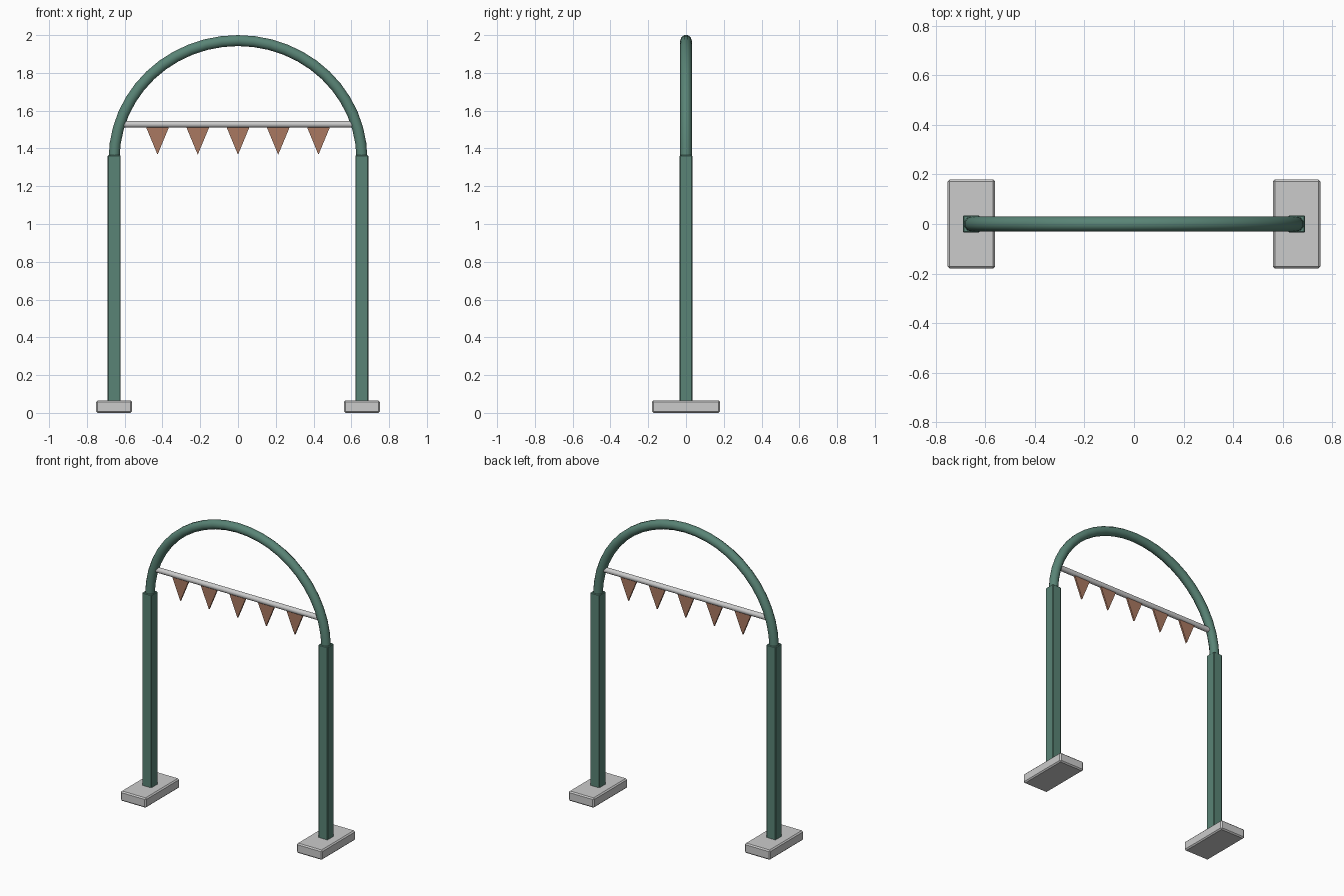
import bpy, math

if "Cube" in bpy.data.objects:
    bpy.data.objects.remove(bpy.data.objects["Cube"])


def material(name, rgb):
    m = bpy.data.materials.new(name)
    m.diffuse_color = (*rgb, 1)
    m.use_nodes = True
    m.node_tree.nodes["Principled BSDF"].inputs["Base Color"].default_value = m.diffuse_color
    return m


green = material("green_paint", (0.10, 0.23, 0.18))
copper = material("copper_cloth", (0.40, 0.19, 0.12))


def mesh_object(name, verts, faces, mat=None):
    me = bpy.data.meshes.new(name)
    me.from_pydata(verts, [], faces)
    ob = bpy.data.objects.new(name, me)
    bpy.context.collection.objects.link(ob)
    if mat:
        me.materials.append(mat)
    return ob


def box(name, center, size, bevel, mat=None):
    x, y, z = (s / 2 for s in size)
    verts = [(sx * x, sy * y, sz * z) for sz in (-1, 1)
             for sx, sy in ((-1, -1), (1, -1), (1, 1), (-1, 1))]
    faces = [(3, 2, 1, 0), (4, 5, 6, 7)] + [
        (i, (i + 1) % 4, (i + 1) % 4 + 4, i + 4) for i in range(4)]
    ob = mesh_object(name, verts, faces, mat)
    ob.location = center
    b = ob.modifiers.new("bevel", "BEVEL")
    b.width, b.segments = bevel, 1
    return ob


def tube(name, path, radius, sides, mat=None):
    """Tube along a path of (x, z, angle) where angle is the ring's outward direction."""
    verts, faces = [], []
    for x, z, a in path:
        for k in range(sides):
            t = 2 * math.pi * (k + 0.5) / sides
            r = radius * math.cos(t)
            verts.append((x + r * math.cos(a), radius * math.sin(t), z + r * math.sin(a)))
    for i in range(len(path) - 1):
        for k in range(sides):
            a, b = i * sides + k, i * sides + (k + 1) % sides
            faces.append((a, a + sides, b + sides, b))
    last = (len(path) - 1) * sides
    faces += [tuple(range(sides)), tuple(last + k for k in reversed(range(sides)))]
    return mesh_object(name, verts, faces, mat)


# Feet and square posts
LEG_X = 0.656
for side, s in (("left", -1), ("right", 1)):
    box(f"{side}_foot", (s * LEG_X, 0, 0.033), (0.19, 0.36, 0.066), 0.008)
    box(f"{side}_post", (s * LEG_X, 0, 0.712), (0.068, 0.068, 1.304), 0.004, green)

# Arched tube seated in the post tops
BASE_Z, RISE, STEPS = 1.344, 0.627, 24
arch = []
for i in range(STEPS + 1):
    t = math.pi * i / STEPS
    normal = math.atan2(math.sin(t) / RISE, math.cos(t) / LEG_X)
    arch.append((LEG_X * math.cos(t), BASE_Z + RISE * math.sin(t), normal))
tube("arch", arch, 0.0305, 10, green)

# Crossbar
up = math.pi / 2
tube("crossbar", [(0.62, 1.528, up), (-0.62, 1.528, up)], 0.018, 12)

# Row of pennants hanging from the crossbar
for i in range(5):
    x, h = (i - 2) * 0.213, 0.006
    outline = [(x - 0.062, 1.516), (x, 1.367), (x + 0.062, 1.516)]
    verts = [(px, y, pz) for y in (-h, h) for px, pz in outline]
    mesh_object(f"pennant_{i + 1}", verts,
                [(0, 1, 2), (5, 4, 3), (0, 3, 4, 1), (1, 4, 5, 2), (2, 5, 3, 0)], copper)

# Smooth shading on the round parts
bpy.ops.object.select_all(action="DESELECT")
for name in ("arch", "crossbar"):
    ob = bpy.data.objects[name]
    ob.select_set(True)
    bpy.context.view_layer.objects.active = ob
bpy.ops.object.shade_smooth_by_angle(angle=math.radians(40))
